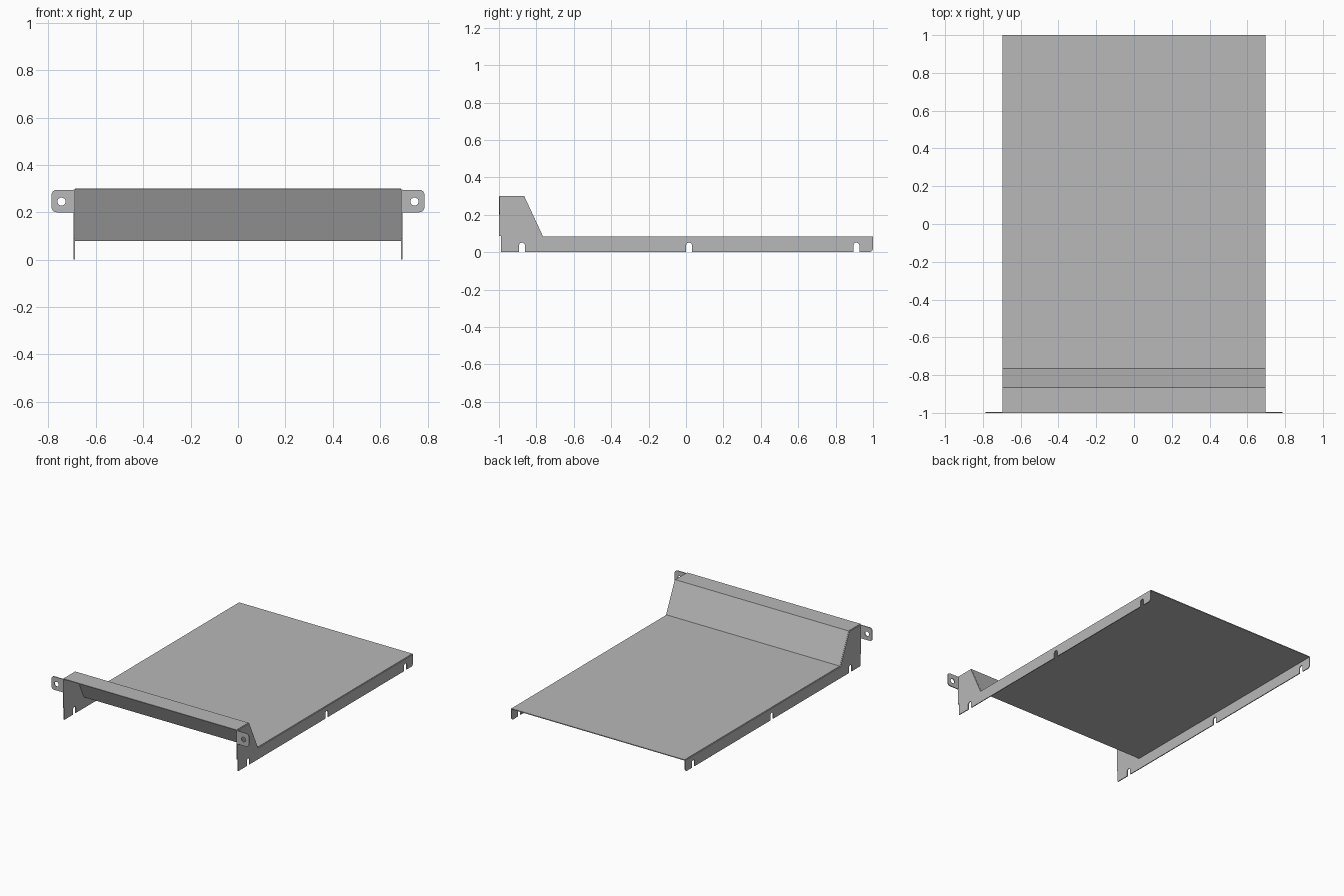
import bpy, bmesh
from math import sin, cos, radians

cube = bpy.data.objects.get("Cube")
if cube:
    bpy.data.objects.remove(cube, do_unlink=True)

steel = bpy.data.materials.new("grey sheet metal")
steel.use_nodes = True
GREY = (0.48, 0.48, 0.48, 1)
steel.diffuse_color = GREY
steel.node_tree.nodes["Principled BSDF"].inputs["Base Color"].default_value = GREY

HALF = 0.695    # half width over the side walls
T = 0.006       # sheet thickness


def arc(cx, cy, r, start, end, steps=6):
    angles = [radians(start + (end - start) * i / steps) for i in range(steps + 1)]
    return [(cx + r * cos(a), cy + r * sin(a)) for a in angles]


def plate(name, loops, place, depth):
    """Fill flat outlines (later ones are holes) and thicken them by depth."""
    bm = bmesh.new()
    edges = []
    for loop in loops:
        vs = [bm.verts.new(place(a, b)) for a, b in loop]
        edges += [bm.edges.new((v, vs[i - 1])) for i, v in enumerate(vs)]
    bmesh.ops.triangle_fill(bm, edges=edges, use_beauty=True)
    out = bmesh.ops.extrude_face_region(bm, geom=bm.faces[:], use_keep_orig=True)
    moved = [v for v in out["geom"] if isinstance(v, bmesh.types.BMVert)]
    bmesh.ops.translate(bm, verts=moved, vec=depth)
    bmesh.ops.recalc_face_normals(bm, faces=bm.faces[:])
    bmesh.ops.dissolve_limit(bm, angle_limit=0.01, verts=bm.verts[:], edges=bm.edges[:])
    mesh = bpy.data.meshes.new(name)
    bm.to_mesh(mesh)
    bm.free()
    mesh.materials.append(steel)
    obj = bpy.data.objects.new(name, mesh)
    bpy.context.collection.objects.link(obj)
    return obj


# Folded sheet: rear floor, slope and raised front shelf
top = [(1, 0.085), (-0.765, 0.085), (-0.865, 0.3), (-1, 0.3)]
under = [(-1, 0.3 - T), (-0.869, 0.3 - T), (-0.769, 0.085 - T), (1, 0.085 - T)]
inner = HALF - T
plate("folded_floor_sheet", [top + under],
      lambda y, z: (-inner, y, z), (2 * inner, 0, 0))

# Side wall outline with round-topped slots along the bottom edge
wall = [(-0.99, 0.003)]
for y in (-0.877, 0.016, 0.911):
    wall += [(y - 0.016, 0.003)] + arc(y, 0.038, 0.016, 180, 0, 8) + [(y + 0.016, 0.003)]
wall += arc(0.978, 0.025, 0.022, -90, 0)
wall += [(1, 0.085), (-0.765, 0.085), (-0.865, 0.3), (-1, 0.3), (-1, 0.09), (-0.99, 0.09)]

# Mounting ear outline with rounded outer corners and a bolt hole
ear = [(inner, 0.2)] + arc(0.765, 0.222, 0.022, -90, 0)
ear += arc(0.765, 0.273, 0.022, 0, 90) + [(inner, 0.295)]
hole = arc(0.745, 0.245, 0.017, 0, 360, 20)[:-1]

for side, s in (("left", 1), ("right", -1)):
    plate(side + "_side_wall", [wall],
          lambda y, z: (s * HALF, y, z - 0.003), (-s * T, 0, 0)).location.z = 0
    plate(side + "_mounting_ear", [ear, hole],
          lambda x, z: (s * x, -1, z), (0, T, 0))
